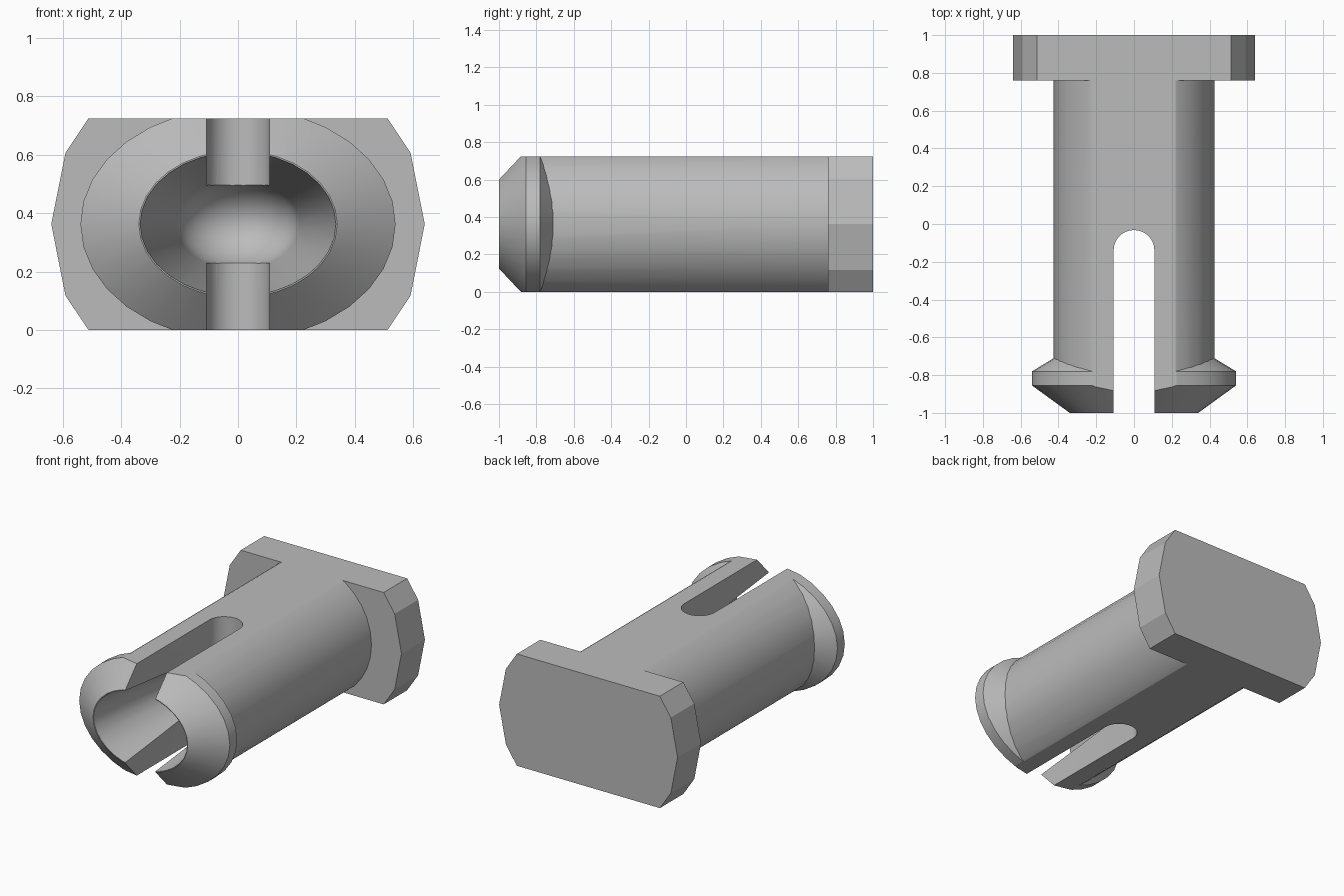
import bpy, bmesh, math

default = bpy.data.objects.get("Cube")
if default:
    bpy.data.objects.remove(default, do_unlink=True)

HALF = 0.3625          # half the height; the long axis runs along y at this z

grey = bpy.data.materials.new("plain grey")
grey.use_nodes = True
COLOUR = (0.5, 0.5, 0.5, 1)
grey.diffuse_color = COLOUR
grey.node_tree.nodes["Principled BSDF"].inputs["Base Color"].default_value = COLOUR


def finish(name, bm):
    bmesh.ops.recalc_face_normals(bm, faces=bm.faces)
    mesh = bpy.data.meshes.new(name)
    bm.to_mesh(mesh)
    bm.free()
    mesh.materials.append(grey)
    obj = bpy.data.objects.new(name, mesh)
    bpy.context.collection.objects.link(obj)
    return obj


def loft(name, rings, sides):
    """Closed solid through elliptical rings (y, x radius, z radius)."""
    bm = bmesh.new()
    loops = []
    for y, rx, rz in rings:
        angles = [2 * math.pi * i / sides for i in range(sides)]
        loops.append([bm.verts.new((rx * math.cos(a), y, HALF + rz * math.sin(a)))
                      for a in angles])
    for a, b in zip(loops, loops[1:]):
        for i in range(sides):
            j = (i + 1) % sides
            bm.faces.new((a[i], a[j], b[j], b[i]))
    bm.faces.new(loops[0])
    bm.faces.new(loops[-1])
    return finish(name, bm)


def prism(name, outline, z0, z1):
    """Extrude an xy outline from z0 to z1."""
    bm = bmesh.new()
    face = bm.faces.new([bm.verts.new((x, y, z0)) for x, y in outline])
    geom = bmesh.ops.extrude_face_region(bm, geom=[face])["geom"]
    top = [v for v in geom if isinstance(v, bmesh.types.BMVert)]
    bmesh.ops.translate(bm, verts=top, vec=(0, 0, z1 - z0))
    return finish(name, bm)


def combine(target, tool, operation):
    tool.hide_render = True
    mod = target.modifiers.new(operation.title(), "BOOLEAN")
    mod.object = tool
    mod.operation = operation
    mod.solver = "EXACT"
    bpy.context.view_layer.objects.active = target
    bpy.ops.object.modifier_apply(modifier=mod.name)
    bpy.data.objects.remove(tool, do_unlink=True)


# Round shaft, flared snap lip and faceted end flange
pin = loft("split_snap_pin", [(-0.80, 0.425, 0.425), (0.85, 0.425, 0.425)], 32)
lip = loft("snap_lip", [(-1.0, 0.34, 0.252), (-0.855, 0.54, 0.40),
                        (-0.78, 0.54, 0.40), (-0.65, 0.326, 0.242)], 32)
flange = loft("end_flange", [(0.76, 0.64, 0.64), (1.0, 0.64, 0.64)], 16)
combine(pin, lip, "UNION")
combine(pin, flange, "UNION")

# Flat top and bottom
slab = prism("flat_limits", [(-1, -1.5), (1, -1.5), (1, 1.5), (-1, 1.5)], 0, 2 * HALF)
combine(pin, slab, "INTERSECT")

# Tapered oval bore with a domed end
bore_rings = [(-1.1, 0.35, 0.2575), (-0.14, 0.21, 0.157)]
for i in range(1, 8):
    t = math.radians(12 * i)
    bore_rings.append((-0.14 + 0.21 * math.sin(t), 0.21 * math.cos(t), 0.157 * math.cos(t)))
bore = loft("bore_cutter", bore_rings, 32)
combine(pin, bore, "DIFFERENCE")

# Round-ended slot that splits the tip into two prongs
R = 0.108
arc = [(R * math.cos(math.pi * i / 16), -0.14 + R * math.sin(math.pi * i / 16))
       for i in range(17)]
slot = prism("slot_cutter", [(-R, -1.2), (R, -1.2)] + arc, -0.2, 1.0)
combine(pin, slot, "DIFFERENCE")

# Smooth round surfaces, crisp edges and flange facets
bpy.ops.object.select_all(action="DESELECT")
pin.select_set(True)
bpy.context.view_layer.objects.active = pin
bpy.ops.object.shade_smooth_by_angle(angle=math.radians(20))
